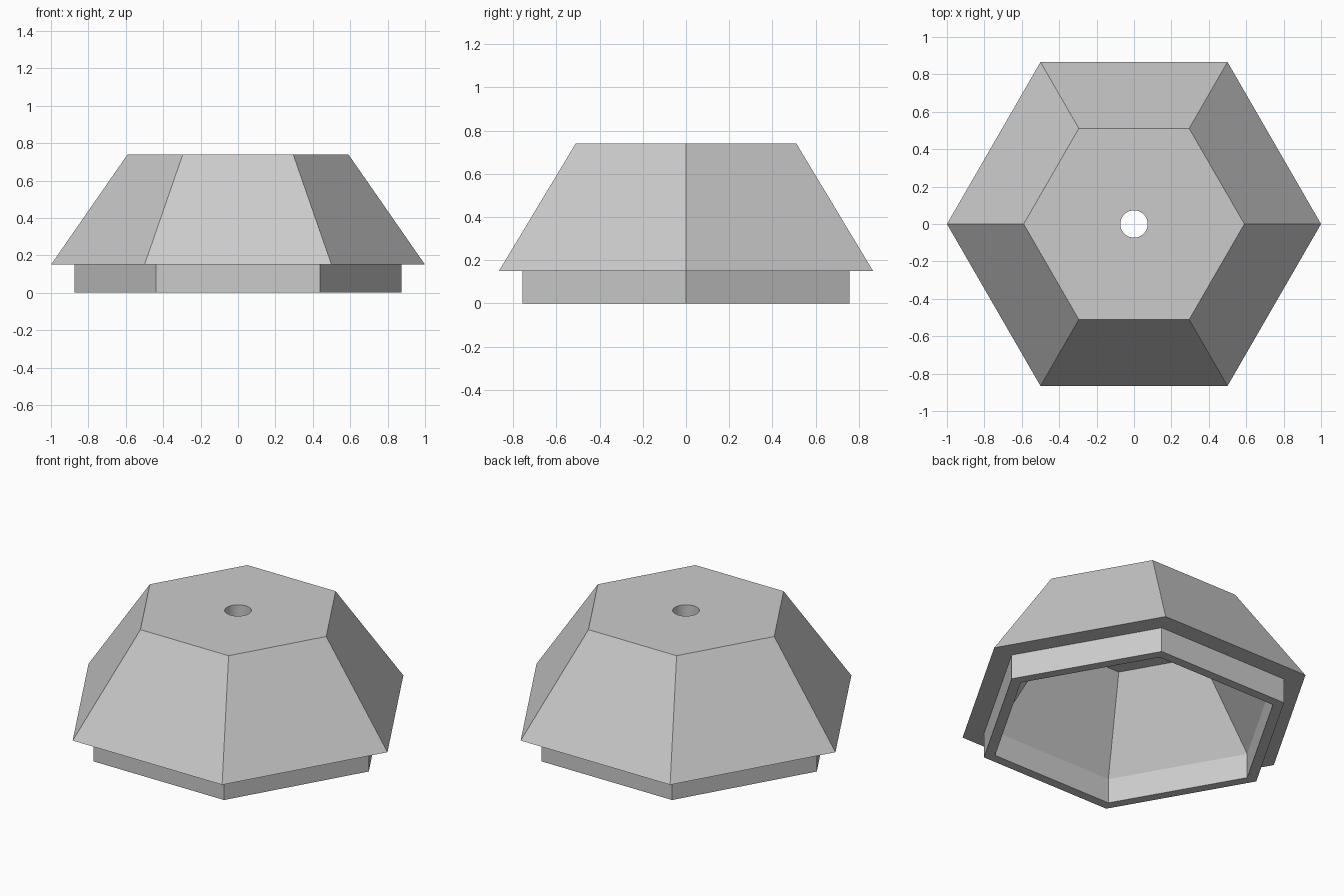
import bpy
import bmesh
from math import cos, sin, tau, radians

cube = bpy.data.objects.get("Cube")
if cube:
    bpy.data.objects.remove(cube, do_unlink=True)

grey = bpy.data.materials.new("plain grey")
grey.use_nodes = True
colour = (0.6, 0.6, 0.6, 1.0)
grey.diffuse_color = colour
grey.node_tree.nodes["Principled BSDF"].inputs["Base Color"].default_value = colour

SIDES, HOLE_SIDES, HOLE_RADIUS = 6, 48, 0.073

# Wall section as (radius, height): inner ceiling, down the inside,
# round the lip, under the eave and up to the outer roof
SECTION = [(0.48, 0.64), (0.81, 0.15), (0.81, 0.0),
           (0.875, 0.0), (0.875, 0.15), (1.0, 0.15), (0.59, 0.74)]


def ring(bm, radius, z, sides):
    return [bm.verts.new((radius * cos(tau * i / sides),
                          radius * sin(tau * i / sides), z)) for i in range(sides)]


def bridge(bm, a, b):
    n = len(a)
    return [bm.faces.new((a[i], a[(i + 1) % n], b[(i + 1) % n], b[i])) for i in range(n)]


def plate(bm, outer, hole):
    """Flat plate between a hexagon and the round hole."""
    edges = []
    for loop in (outer, hole):
        for i, v in enumerate(loop):
            w = loop[(i + 1) % len(loop)]
            edges.append(bm.edges.get((v, w)) or bm.edges.new((v, w)))
    bmesh.ops.triangle_fill(bm, edges=edges, use_beauty=True)


bm = bmesh.new()

# Hexagonal shell with its lip
rings = [ring(bm, r, z, SIDES) for r, z in SECTION]
for lower, upper in zip(rings, rings[1:]):
    bridge(bm, lower, upper)

# Round hole through the roof plate
hole_low, hole_high = (ring(bm, HOLE_RADIUS, SECTION[k][1], HOLE_SIDES) for k in (0, -1))
bridge(bm, hole_low, hole_high)
plate(bm, rings[0], hole_low)
plate(bm, rings[-1], hole_high)

bmesh.ops.recalc_face_normals(bm, faces=bm.faces)
mesh = bpy.data.meshes.new("hexagonal_shade")
bm.to_mesh(mesh)
bm.free()
mesh.materials.append(grey)

shade = bpy.data.objects.new("hexagonal_shade", mesh)
bpy.context.collection.objects.link(shade)
bpy.ops.object.select_all(action="DESELECT")
shade.select_set(True)
bpy.context.view_layer.objects.active = shade
bpy.ops.object.shade_smooth_by_angle(angle=radians(20))
